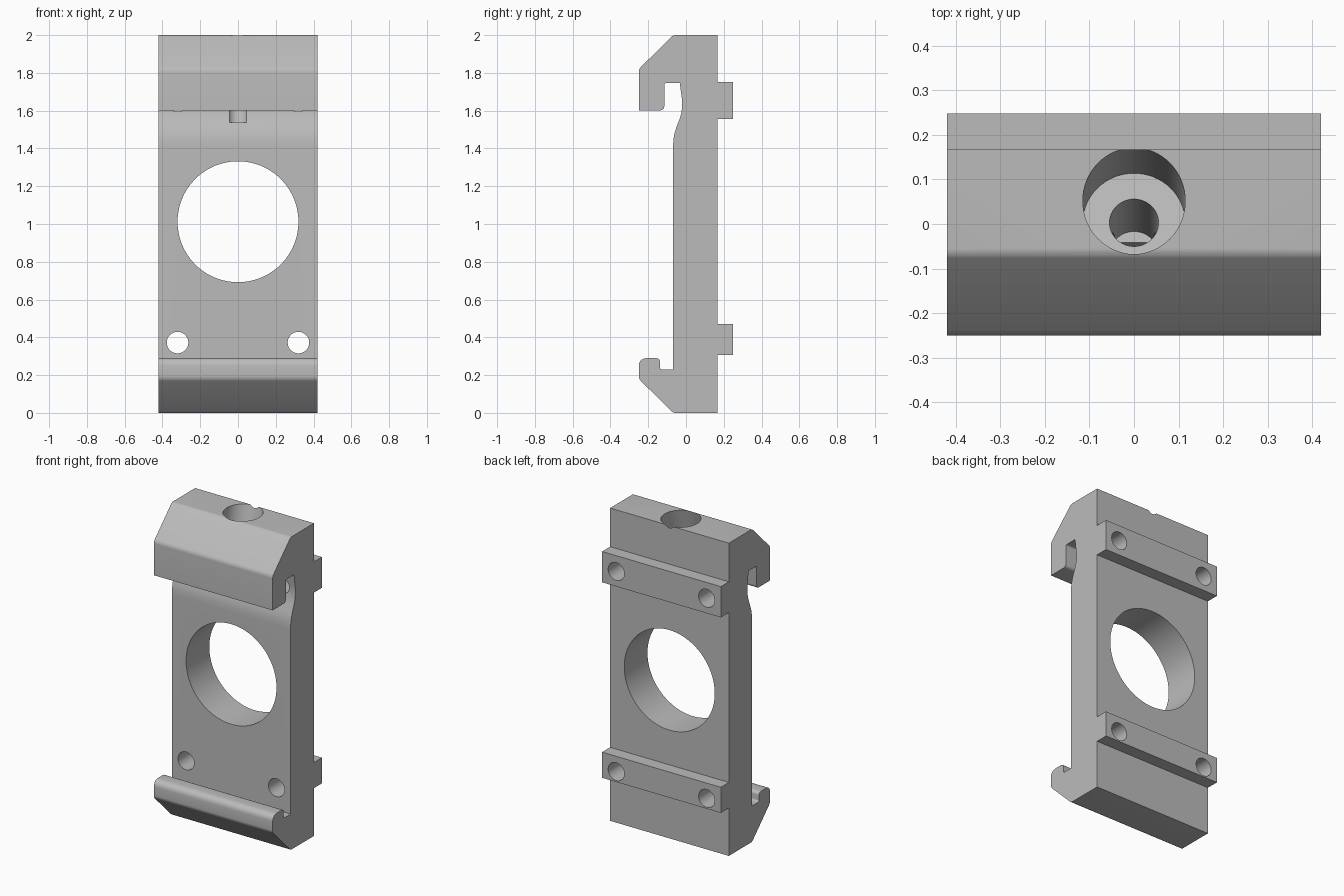
import bpy, bmesh
from math import radians, sin, cos, pi
from mathutils import Vector, Matrix

if "Cube" in bpy.data.objects:
    bpy.data.objects.remove(bpy.data.objects["Cube"])

HALF_WIDTH = 0.42

grey = bpy.data.materials.new("plain grey")
grey.use_nodes = True
grey.diffuse_color = (0.5, 0.5, 0.5, 1)
grey.node_tree.nodes["Principled BSDF"].inputs["Base Color"].default_value = (0.5, 0.5, 0.5, 1)


def rounded(corners, steps=5):
    """Replace each (y, z, setback) corner by a small curve."""
    out = []
    for i, (y, z, r) in enumerate(corners):
        p = Vector((y, z))
        if r == 0:
            out.append(p)
            continue
        a = Vector(corners[i - 1][:2])
        b = Vector(corners[(i + 1) % len(corners)][:2])
        start = p + (a - p).normalized() * r
        end = p + (b - p).normalized() * r
        for k in range(steps + 1):
            t = k / steps
            # weighted quadratic curve, a true arc on square corners
            w = (1 - t) ** 2, 2 * t * (1 - t) * 0.75, t ** 2
            out.append((start * w[0] + p * w[1] + end * w[2]) / sum(w))
    return out


def make_object(name, bm):
    mesh = bpy.data.meshes.new(name)
    bm.to_mesh(mesh)
    bm.free()
    mesh.materials.append(grey)
    obj = bpy.data.objects.new(name, mesh)
    bpy.context.collection.objects.link(obj)
    return obj


def extrude_profile(name, points):
    bm = bmesh.new()
    face = bm.faces.new([bm.verts.new((-HALF_WIDTH, p.x, p.y)) for p in points])
    ext = bmesh.ops.extrude_face_region(bm, geom=[face])
    moved = [v for v in ext["geom"] if isinstance(v, bmesh.types.BMVert)]
    bmesh.ops.translate(bm, verts=moved, vec=(2 * HALF_WIDTH, 0, 0))
    bmesh.ops.recalc_face_normals(bm, faces=bm.faces)
    return make_object(name, bm)


def drill(body, radius, start, end, segments=48):
    """Cut a round hole between two points."""
    start, end = Vector(start), Vector(end)
    axis = end - start
    turn = axis.to_track_quat('Z', 'Y').to_matrix().to_4x4()
    bm = bmesh.new()
    bmesh.ops.create_cone(bm, cap_ends=True, segments=segments, radius1=radius,
                          radius2=radius, depth=axis.length,
                          matrix=Matrix.Translation((start + end) / 2) @ turn)
    cutter = make_object("hole_cutter", bm)
    cutter.hide_render = True
    mod = body.modifiers.new("hole", 'BOOLEAN')
    mod.operation = 'DIFFERENCE'
    mod.solver = 'EXACT'
    mod.object = cutter
    bpy.context.view_layer.objects.active = body
    bpy.ops.object.modifier_apply(modifier=mod.name)
    bpy.data.objects.remove(cutter)


# Side profile: back with two bars, top hook, waist curve, bottom hook
back, bar, front, lip = 0.167, 0.248, -0.068, -0.25
profile = [
    (back, 0, 0), (back, 0.306, 0), (bar, 0.306, 0), (bar, 0.47, 0), (back, 0.47, 0),
    (back, 1.556, 0), (bar, 1.556, 0), (bar, 1.753, 0), (back, 1.753, 0), (back, 2, 0),
    # top hook
    (front, 2, 0.012), (lip, 1.82, 0.015), (lip, 1.602, 0), (-0.115, 1.602, 0.02),
    (-0.115, 1.747, 0.012), (-0.033, 1.747, 0),
    # waist curve
    (-0.027, 1.70, 0), (-0.021, 1.66, 0), (-0.020, 1.62, 0), (-0.025, 1.585, 0),
    (-0.036, 1.55, 0), (-0.050, 1.515, 0), (-0.061, 1.48, 0), (-0.067, 1.445, 0),
    (front, 1.41, 0),
    # bottom hook
    (front, 0.23, 0), (-0.138, 0.23, 0.012), (-0.138, 0.29, 0.02), (lip, 0.29, 0.04),
    (lip, 0.18, 0.015), (front, 0, 0.012),
]
clamp = extrude_profile("clamp_plate", rounded(profile))

# Large centre opening
drill(clamp, 0.32, (0, -0.4, 1.012), (0, 0.4, 1.012), 96)

# Mounting holes through the bars; the upper pair stops in the hook groove
for side in (-1, 1):
    x = side * 0.32
    drill(clamp, 0.057, (x, -0.4, 0.372), (x, 0.4, 0.372))
    drill(clamp, 0.057, (x, -0.08, 1.652), (x, 0.4, 1.652))

# Tilted screw hole with a wide counterbore in the top
tilt = Vector((0, sin(pi / 12), cos(pi / 12)))
mouth = Vector((0, 0.052, 2))
drill(clamp, 0.115, mouth + tilt * 0.2, mouth - tilt * 0.19, 64)
drill(clamp, 0.055, mouth, mouth - tilt * 0.471)

bpy.ops.object.select_all(action='DESELECT')
clamp.select_set(True)
bpy.context.view_layer.objects.active = clamp
bpy.ops.object.shade_smooth_by_angle(angle=radians(30))
